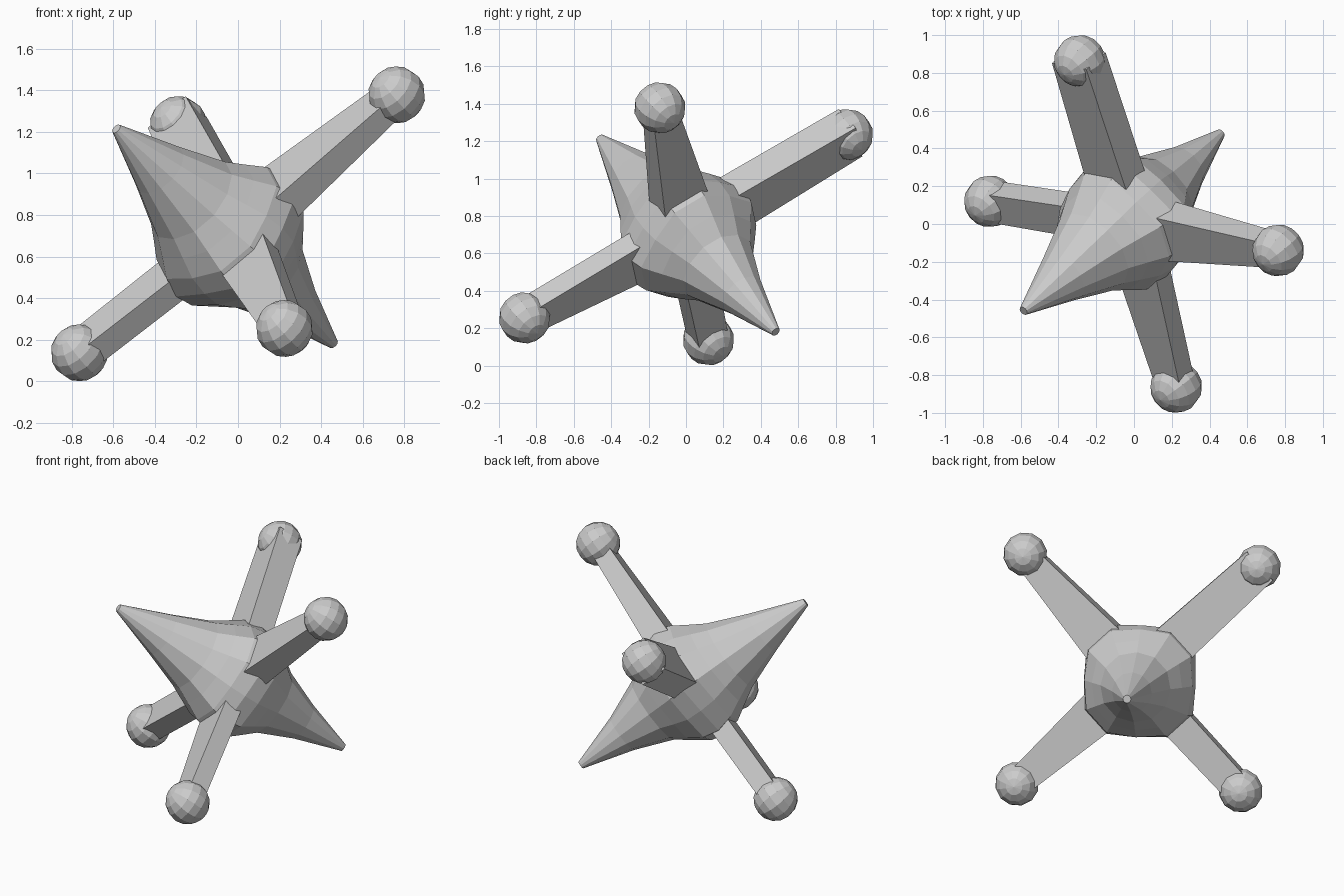
import bpy, bmesh, math
from mathutils import Vector, Matrix

if "Cube" in bpy.data.objects:
    bpy.data.objects.remove(bpy.data.objects["Cube"])

CENTRE = Vector((-0.02, 0.0, 0.72))
HUB = Vector((-0.037, 0.012, 0.70))
TIP_UP = Vector((-0.585, -0.46, 1.215))
TIP_DOWN = Vector((0.46, 0.48, 0.18))

# Orthogonal axes: spike axis, first arm pair, second arm pair
SPIKE = (TIP_DOWN - TIP_UP).normalized()
ARM = Vector((0.768, -0.131, 0.626))
ARM = (ARM - SPIKE * ARM.dot(SPIKE)).normalized()
SIDE = SPIKE.cross(ARM)


def finish(name, bm):
    bmesh.ops.recalc_face_normals(bm, faces=bm.faces[:])
    mesh = bpy.data.meshes.new(name)
    bm.to_mesh(mesh)
    bm.free()
    obj = bpy.data.objects.new(name, mesh)
    bpy.context.collection.objects.link(obj)


def loft(name, rings):
    """Join equal-sized rings of points and cap both ends."""
    bm = bmesh.new()
    loops = [[bm.verts.new(p) for p in ring] for ring in rings]
    n = len(loops[0])
    for a, b in zip(loops, loops[1:]):
        for i in range(n):
            j = (i + 1) % n
            bm.faces.new((a[i], a[j], b[j], b[i]))
    bm.faces.new(loops[0])
    bm.faces.new(loops[-1])
    finish(name, bm)


# Rounded hub flowing into two opposite spikes: (fraction to tip, radius)
upper = [(1.0, 0.025), (0.62, 0.145), (0.34, 0.24), (0.23, 0.29), (0.12, 0.34)]
lower = [(0.0, 0.36), (0.12, 0.345), (0.23, 0.285), (0.34, 0.22), (0.62, 0.125), (1.0, 0.025)]
stations = [(TIP_UP, t, r) for t, r in upper] + [(TIP_DOWN, t, r) for t, r in lower]
N = 12
rings = []
for tip, t, r in stations:
    c = HUB.lerp(tip, t)
    ring = []
    for i in range(N):
        a = 2 * math.pi * (i + 0.5) / N
        # Squarish rim: corners towards the arms, round at the spikes
        k = 1 + max(0, 1 - t * 2.5) * (-0.03 if i % 3 == 1 else 0.09)
        ring.append(c + (ARM * math.cos(a) + SIDE * math.sin(a)) * r * k)
    rings.append(ring)
loft("spiked_hub", rings)

# Arms: ball centre, base (wide, thick), end (wide, thick)
arms = {
    "upper_right": ((0.763, -0.14, 1.378), (0.29, 0.17), (0.15, 0.11)),
    "lower_left": ((-0.763, 0.12, 0.138), (0.20, 0.13), (0.18, 0.13)),
    "front": ((0.223, -0.863, 0.255), (0.29, 0.12), (0.17, 0.12)),
    "back": ((-0.287, 0.863, 1.235), (0.28, 0.17), (0.24, 0.17)),
}
for name, (ball, base, end) in arms.items():
    ball = Vector(ball)
    d = (ball - CENTRE).normalized()
    thick = (SPIKE - d * SPIKE.dot(d)).normalized()
    wide = thick.cross(d)
    # Tapered bar
    rings = []
    for c, (w, t) in ((CENTRE + d * 0.2, base), (ball + d * 0.02, end)):
        rings.append([c + wide * w / 2 * sx + thick * t / 2 * sy
                      for sx, sy in ((-1, -1), (1, -1), (1, 1), (-1, 1))])
    loft(name + "_arm", rings)
    # Faceted end ball
    rot = Matrix((wide, d, thick)).transposed().to_4x4()
    bm = bmesh.new()
    bmesh.ops.create_uvsphere(bm, u_segments=12, v_segments=8, radius=0.138,
                              matrix=Matrix.Translation(ball) @ rot)
    finish(name + "_ball", bm)
